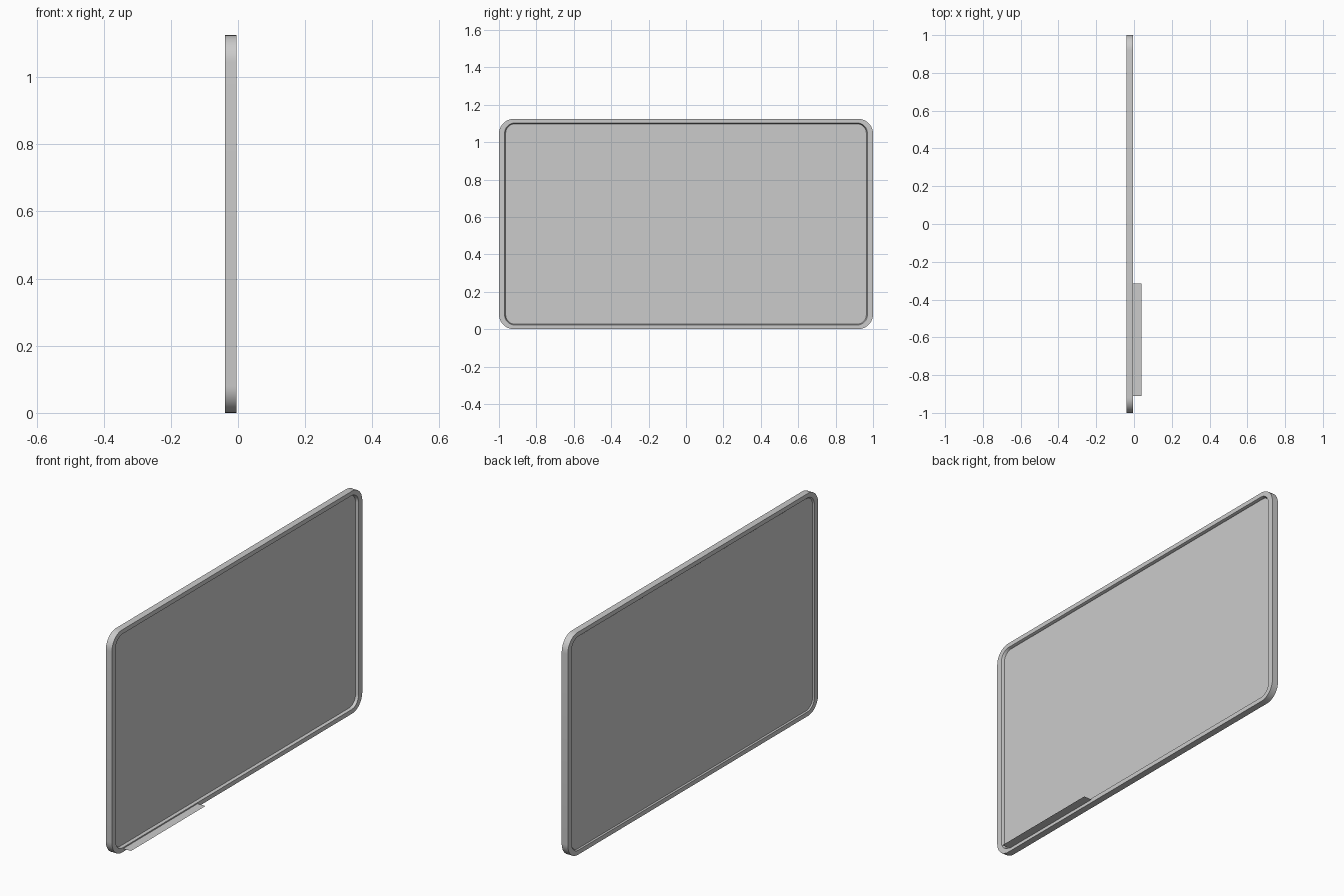
import bpy, bmesh, math

default = bpy.data.objects.get("Cube")
if default:
    bpy.data.objects.remove(default, do_unlink=True)

WIDTH, HEIGHT = 2.0, 1.125
BACK, FRONT = -0.039, -0.005          # frame faces along x
PANEL_BACK, PANEL_FRONT = -0.033, -0.018

grey = bpy.data.materials.new("plain_grey")
grey.use_nodes = True
colour = (0.6, 0.6, 0.6, 1)
grey.diffuse_color = colour
grey.node_tree.nodes["Principled BSDF"].inputs["Base Color"].default_value = colour


def rounded_loop(bm, x, side, end, radius, steps=10):
    """Rounded rectangle in the YZ plane, inset by side (y) and end (z)."""
    hy, hz = WIDTH / 2 - side - radius, HEIGHT / 2 - end - radius
    verts = []
    for q, (sy, sz) in enumerate([(1, 1), (-1, 1), (-1, -1), (1, -1)]):
        for i in range(steps + 1):
            a = (q + i / steps) * math.pi / 2
            verts.append(bm.verts.new((x, sy * hy + radius * math.cos(a),
                                       HEIGHT / 2 + sz * hz + radius * math.sin(a))))
    return verts


def bridge(bm, a, b):
    for i in range(len(a)):
        j = (i + 1) % len(a)
        bm.faces.new((a[i], a[j], b[j], b[i]))


def finish(bm, name):
    bmesh.ops.recalc_face_normals(bm, faces=bm.faces)
    mesh = bpy.data.meshes.new(name)
    bm.to_mesh(mesh)
    bm.free()
    mesh.materials.append(grey)
    obj = bpy.data.objects.new(name, mesh)
    bpy.context.collection.objects.link(obj)
    bpy.ops.object.select_all(action="DESELECT")
    obj.select_set(True)
    bpy.context.view_layer.objects.active = obj
    bpy.ops.object.shade_smooth_by_angle(angle=math.radians(30))
    return obj


# Frame: closed ring with slightly tapered inner walls
bm = bmesh.new()
rings = [rounded_loop(bm, BACK, 0, 0, 0.08),
         rounded_loop(bm, FRONT, 0, 0, 0.08),
         rounded_loop(bm, FRONT, 0.03, 0.022, 0.055),
         rounded_loop(bm, PANEL_FRONT, 0.036, 0.027, 0.05),
         rounded_loop(bm, PANEL_BACK, 0.036, 0.027, 0.05),
         rounded_loop(bm, BACK, 0.03, 0.022, 0.055)]
for k, ring in enumerate(rings):
    bridge(bm, ring, rings[(k + 1) % len(rings)])
finish(bm, "frame")

# Writing panel recessed inside the frame
bm = bmesh.new()
caps = [rounded_loop(bm, x, 0.035, 0.026, 0.05) for x in (PANEL_BACK, PANEL_FRONT)]
bridge(bm, *caps)
for cap in caps:
    bm.faces.new(cap)
finish(bm, "panel")

# Thin pen ledge at the lower edge
bm = bmesh.new()
bm.faces.new([bm.verts.new((x, y, 0.016)) for x, y in
              [(-0.008, -0.91), (0.039, -0.91), (0.039, -0.315), (-0.008, -0.315)]])
finish(bm, "pen_ledge")
